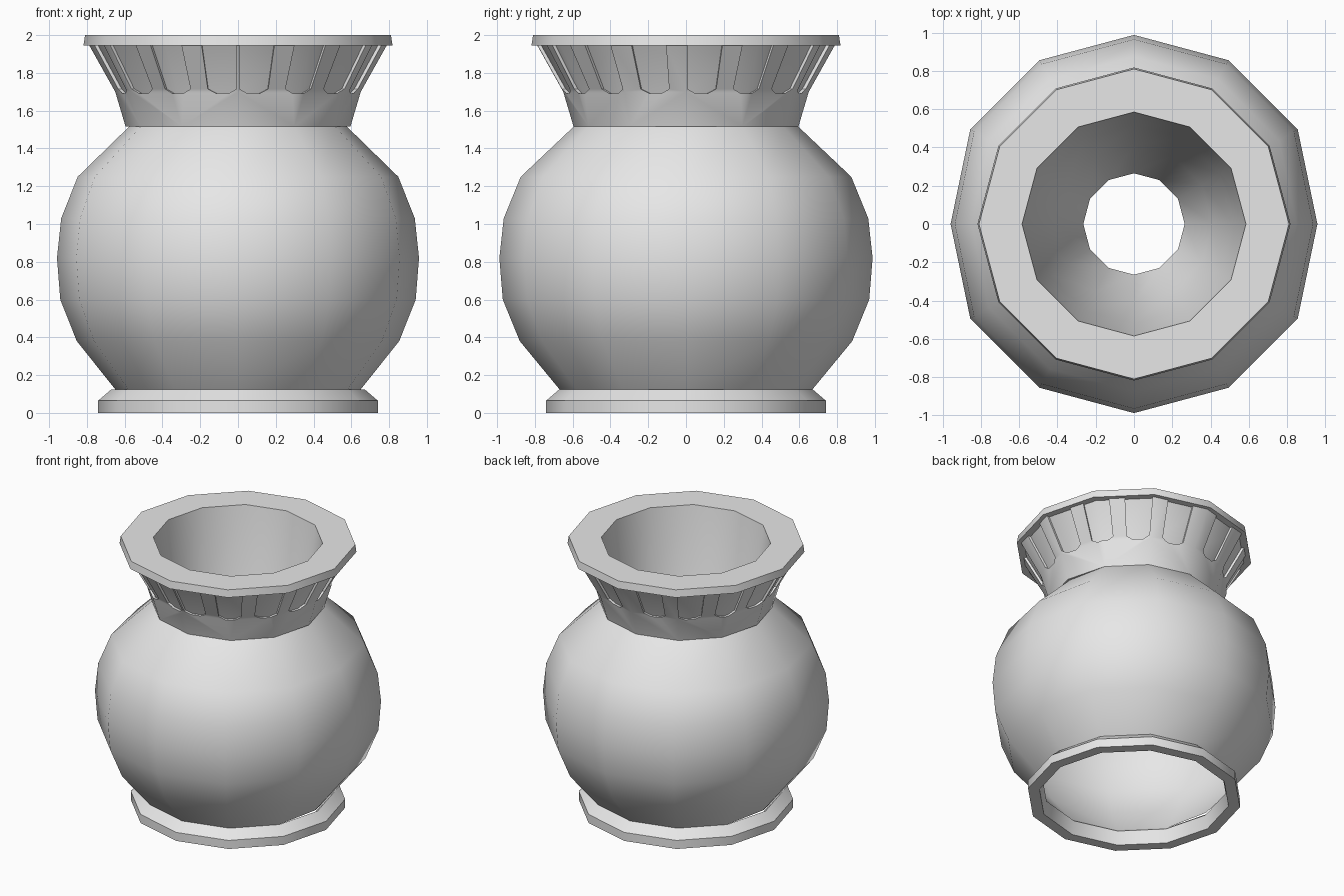
import bpy, bmesh, math
from mathutils import Matrix, Vector

if "Cube" in bpy.data.objects:
    bpy.data.objects.remove(bpy.data.objects["Cube"])

SIDES = 12

clay = bpy.data.materials.new("pale_grey_clay")
clay.use_nodes = True
clay.diffuse_color = (0.8, 0.8, 0.8, 1)
clay.node_tree.nodes["Principled BSDF"].inputs["Base Color"].default_value = (0.8, 0.8, 0.8, 1)


def make_object(name, bm, smooth=True):
    mesh = bpy.data.meshes.new(name)
    bm.to_mesh(mesh)
    bm.free()
    mesh.materials.append(clay)
    obj = bpy.data.objects.new(name, mesh)
    bpy.context.collection.objects.link(obj)
    if smooth:
        shade(obj)
    return obj


def shade(obj):
    bpy.ops.object.select_all(action="DESELECT")
    obj.select_set(True)
    bpy.context.view_layer.objects.active = obj
    bpy.ops.object.shade_smooth_by_angle(angle=math.radians(35))


def lathe(name, profile, closed=False, side_pinch=1.0, smooth=True):
    """Turn a (radius, height) profile, listed bottom to top on its outer side."""
    bm = bmesh.new()
    rings = []
    for radius, z in profile:
        ring = []
        for i in range(SIDES):
            a = math.tau * i / SIDES
            r = radius * (side_pinch if i % (SIDES // 2) == 0 else 1)
            ring.append(bm.verts.new((r * math.cos(a), r * math.sin(a), z)))
        rings.append(ring)
    pairs = list(zip(rings, rings[1:]))
    if closed:
        pairs.append((rings[-1], rings[0]))
    for low, high in pairs:
        for i in range(SIDES):
            j = (i + 1) % SIDES
            bm.faces.new((low[i], low[j], high[j], high[i]))
    return make_object(name, bm, smooth)


# Foot ring
lathe("foot_ring", [(0.66, 0), (0.74, 0), (0.74, 0.065), (0.67, 0.125), (0.64, 0.1)], closed=True)

# Round belly, slightly flattened at the two sides
lathe("belly", [(0.67, 0.125), (0.88, 0.38), (0.97, 0.6), (0.988, 0.82),
                (0.965, 1.03), (0.875, 1.25), (0.595, 1.515)], side_pinch=0.97)

# Flared neck: outer skin to be cut, with a core showing at the back of the cuts
DEPTH = 0.02
skin_profile = [(0.595, 1.515), (0.65, 1.70), (0.79, 1.95)]
inner = [(r - DEPTH * 1.5, z) for r, z in reversed(skin_profile)]
neck = lathe("neck", skin_profile + inner, closed=True, smooth=False)
lathe("neck_core", [(r - DEPTH, z) for r, z in skin_profile])

# Cutters for the sixteen pointed recesses, mirrored left to right
outline = [(-0.1, 2.02), (-0.078, 1.715), (-0.035, 1.692),
           (0.035, 1.692), (0.078, 1.715), (0.1, 2.02)]
bm = bmesh.new()
for side in (-1, 1):
    for k in range(8):
        turn = Matrix.Rotation(side * math.radians(7.5 + 22.5 * k), 3, "Z")
        near, far = [[bm.verts.new(turn @ Vector((x, -r, z))) for x, z in outline]
                     for r in (0.5, 1.0)]
        bm.faces.new(near)
        bm.faces.new(far[::-1])
        for i in range(len(outline)):
            j = (i + 1) % len(outline)
            bm.faces.new((near[j], near[i], far[i], far[j]))
bmesh.ops.recalc_face_normals(bm, faces=bm.faces)
cutter = make_object("recess_cutter", bm, smooth=False)
cutter.hide_render = True

cut = neck.modifiers.new("recesses", "BOOLEAN")
cut.operation = "DIFFERENCE"
cut.solver = "EXACT"
cut.use_self = True
cut.object = cutter
bpy.context.view_layer.objects.active = neck
bpy.ops.object.modifier_apply(modifier=cut.name)
bpy.data.objects.remove(cutter)
shade(neck)

# Flat rim
lathe("rim", [(0.585, 1.945), (0.818, 1.945), (0.81, 2.0), (0.585, 2.0)], closed=True)

# Tapering inner well, open at its bottom
lathe("inner_well", [(0.265, 0.7), (0.41, 1.1), (0.52, 1.55), (0.585, 2.0)][::-1])
